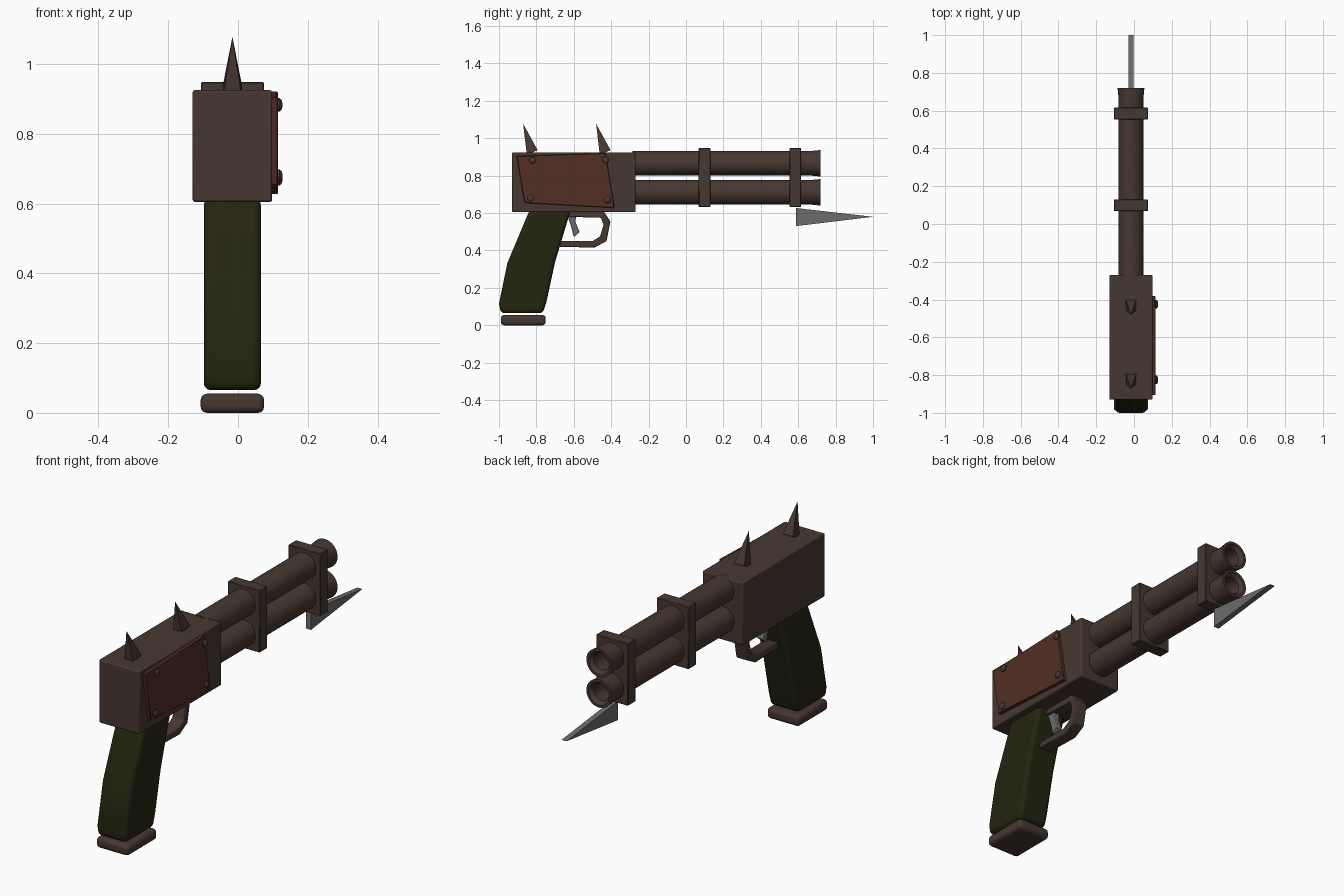
import bpy, bmesh, math
from mathutils import Vector

if "Cube" in bpy.data.objects:
    bpy.data.objects.remove(bpy.data.objects["Cube"], do_unlink=True)

CX = -0.016  # centre line of the gun


def material(name, rgb):
    m = bpy.data.materials.new(name)
    m.use_nodes = True
    m.diffuse_color = (*rgb, 1)
    m.node_tree.nodes["Principled BSDF"].inputs["Base Color"].default_value = (*rgb, 1)
    return m


brown = material("dark brown metal", (0.062, 0.039, 0.030))
rust = material("rusty red plate", (0.085, 0.028, 0.018))
green = material("dark olive grip", (0.018, 0.018, 0.005))
steel = material("grey steel", (0.15, 0.15, 0.155))


def finish(name, bm, mat, bevel=0, segments=2, smooth=True):
    bmesh.ops.recalc_face_normals(bm, faces=bm.faces)
    mesh = bpy.data.meshes.new(name)
    bm.to_mesh(mesh)
    bm.free()
    ob = bpy.data.objects.new(name, mesh)
    bpy.context.collection.objects.link(ob)
    mesh.materials.append(mat)
    if bevel:
        mod = ob.modifiers.new("Bevel", "BEVEL")
        mod.width, mod.segments = bevel, segments
        mod.limit_method, mod.angle_limit = "ANGLE", math.radians(35)
    if smooth:
        bpy.ops.object.select_all(action="DESELECT")
        ob.select_set(True)
        bpy.context.view_layer.objects.active = ob
        bpy.ops.object.shade_smooth_by_angle(angle=math.radians(35))
    return ob


def prism(name, outline, x0, x1, mat, **kw):
    """Side outline of (y, z) points extruded across x."""
    bm = bmesh.new()
    face = bm.faces.new([bm.verts.new((x0, y, z)) for y, z in outline])
    new = bmesh.ops.extrude_face_region(bm, geom=[face])["geom"]
    bmesh.ops.translate(bm, vec=(x1 - x0, 0, 0),
                        verts=[v for v in new if isinstance(v, bmesh.types.BMVert)])
    return finish(name, bm, mat, **kw)


def box(name, x0, x1, y0, y1, z0, z1, mat, **kw):
    return prism(name, [(y0, z0), (y1, z0), (y1, z1), (y0, z1)], x0, x1, mat, **kw)


def lathe(name, profile, centre, axis, mat, sides=32):
    """Profile of (radius, distance) pairs spun about an axis."""
    bm = bmesh.new()
    turn = Vector((0, 0, 1)).rotation_difference(Vector(axis)).to_matrix()
    rings = []
    for r, d in profile:
        ring = []
        for i in range(sides):
            a = math.tau * i / sides
            p = turn @ Vector((r * math.cos(a), r * math.sin(a), d))
            ring.append(bm.verts.new(p + Vector(centre)))
        rings.append(ring)
    for a, b in zip(rings, rings[1:]):
        for i in range(sides):
            j = (i + 1) % sides
            bm.faces.new((a[i], a[j], b[j], b[i]))
    bm.faces.new(rings[0])
    bm.faces.new(rings[-1])
    return finish(name, bm, mat)


# Receiver
box("receiver", -0.13, 0.098, -0.93, -0.27, 0.605, 0.925, brown, bevel=0.006)

# Twin barrels with slightly flared hollow muzzles
for label, z in (("upper", 0.866), ("lower", 0.711)):
    lathe(label + "_barrel",
          [(0.066, -0.285), (0.066, 0.67), (0.071, 0.72), (0.058, 0.72),
           (0.043, 0.70), (0.043, 0.60)],
          (CX, 0, z), (0, 1, 0), brown)

# Clamps around the barrels
for label, y in (("rear", 0.099), ("front", 0.585)):
    box(label + "_clamp", CX - 0.09, CX + 0.09, y - 0.031, y + 0.031, 0.632, 0.948,
        brown, bevel=0.003, segments=1)

# Bayonet blade
prism("bayonet", [(0.587, 0.53), (1.0, 0.58), (0.587, 0.627)],
      CX - 0.014, CX + 0.014, steel, smooth=False)

# Grip and its base cap
prism("grip", [(-0.837, 0.615), (-0.955, 0.333), (-1.0, 0.115), (-0.99, 0.065),
               (-0.765, 0.065), (-0.745, 0.13), (-0.70, 0.338), (-0.617, 0.615)],
      -0.098, 0.066, green, bevel=0.02, segments=3)
box("grip_cap", -0.107, 0.075, -0.99, -0.75, 0, 0.055, brown, bevel=0.018, segments=3)

# Trigger guard and trigger
prism("trigger_guard",
      [(-0.64, 0.61), (-0.44, 0.61), (-0.404, 0.555), (-0.425, 0.45), (-0.49, 0.415),
       (-0.68, 0.42), (-0.68, 0.45), (-0.50, 0.45), (-0.46, 0.475), (-0.441, 0.535),
       (-0.455, 0.575), (-0.64, 0.58)],
      CX - 0.032, CX + 0.032, brown, bevel=0.004)
prism("trigger", [(-0.635, 0.59), (-0.585, 0.59), (-0.592, 0.555), (-0.569, 0.498),
                  (-0.60, 0.472), (-0.612, 0.52)],
      CX - 0.018, CX + 0.018, steel, bevel=0.004)

# Riveted side plate
prism("side_plate", [(-0.906, 0.905), (-0.43, 0.921), (-0.382, 0.627), (-0.863, 0.654)],
      0.09, 0.115, rust, bevel=0.003, segments=1)
for i, (y, z) in enumerate([(-0.82, 0.882), (-0.43, 0.884), (-0.83, 0.68), (-0.42, 0.67)]):
    lathe("rivet_%d" % (i + 1), [(0.018, 0), (0.018, 0.006), (0.013, 0.012), (0.006, 0.014)],
          (0.113, y, z), (1, 0, 0), brown, sides=12)

# Backward-leaning spikes on the receiver
for label, y in (("rear", -0.825), ("front", -0.435)):
    bm = bmesh.new()
    base = [bm.verts.new((CX + dx, y + dy, 0.922 + dz)) for dx, dy, dz in
            [(-0.028, 0.032, 0.014), (0.028, 0.032, 0.014),
             (0.026, -0.026, -0.01), (-0.026, -0.026, -0.01)]]
    tip = bm.verts.new((CX, y - 0.046, 1.078))
    bm.faces.new(base)
    for i in range(4):
        bm.faces.new((base[i], base[(i + 1) % 4], tip))
    finish(label + "_spike", bm, brown, smooth=False)
